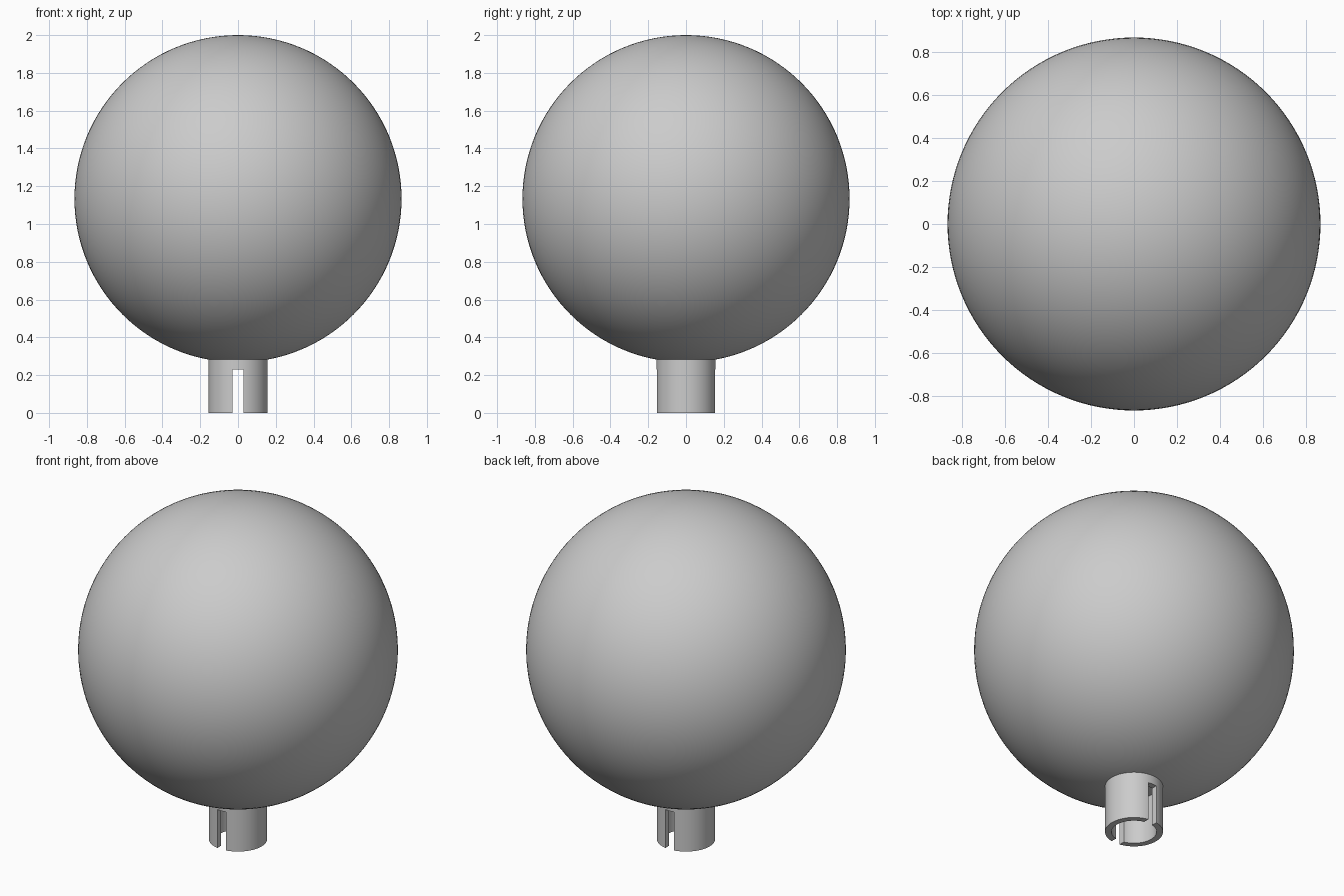
import bpy
import bmesh
import math

cube = bpy.data.objects.get("Cube")
if cube:
    bpy.data.objects.remove(cube, do_unlink=True)

BALL_R = 0.866
BALL_Z = 2 - BALL_R
STEM_R, BORE_R = 0.157, 0.122
STEM_TOP = 0.29
SLOT_W, SLOT_TOP = 0.056, 0.23

grey = bpy.data.materials.new("plain grey")
grey.use_nodes = True
colour = (0.6, 0.6, 0.6, 1)
grey.diffuse_color = colour
grey.node_tree.nodes["Principled BSDF"].inputs["Base Color"].default_value = colour


def finish(obj, name):
    obj.name = name
    obj.data.materials.clear()
    obj.data.materials.append(grey)
    bpy.ops.object.select_all(action='DESELECT')
    obj.select_set(True)
    bpy.context.view_layer.objects.active = obj
    bpy.ops.object.shade_smooth_by_angle(angle=math.radians(30))


# Round ball
bpy.ops.mesh.primitive_uv_sphere_add(
    segments=128, ring_count=64, radius=BALL_R, location=(0, 0, BALL_Z))
finish(bpy.context.object, "ball")

# Hollow stem, a wall profile spun about the z axis
bm = bmesh.new()
wall = [bm.verts.new((r, 0, z)) for r, z in (
    (BORE_R, 0), (STEM_R, 0), (STEM_R, STEM_TOP), (BORE_R, STEM_TOP))]
edges = [bm.edges.new((wall[i], wall[(i + 1) % 4])) for i in range(4)]
bmesh.ops.spin(bm, geom=wall + edges, cent=(0, 0, 0), axis=(0, 0, 1),
               angle=math.tau, steps=96, use_duplicate=False)
bmesh.ops.remove_doubles(bm, verts=bm.verts, dist=0.0001)
bmesh.ops.recalc_face_normals(bm, faces=bm.faces)
mesh = bpy.data.meshes.new("stem")
bm.to_mesh(mesh)
bm.free()
stem = bpy.data.objects.new("stem", mesh)
bpy.context.collection.objects.link(stem)

# Slot cut through the front and back of the stem
bpy.ops.mesh.primitive_cube_add(size=1, location=(0, 0, SLOT_TOP / 2 - 0.05))
cutter = bpy.context.object
cutter.name = "slot_cutter"
cutter.scale = (SLOT_W, 1, SLOT_TOP + 0.1)
cutter.hide_render = True
cut = stem.modifiers.new("slot", 'BOOLEAN')
cut.operation = 'DIFFERENCE'
cut.solver = 'EXACT'
cut.object = cutter
bpy.context.view_layer.objects.active = stem
bpy.ops.object.modifier_apply(modifier=cut.name)
bpy.data.objects.remove(cutter, do_unlink=True)
finish(stem, "stem")
